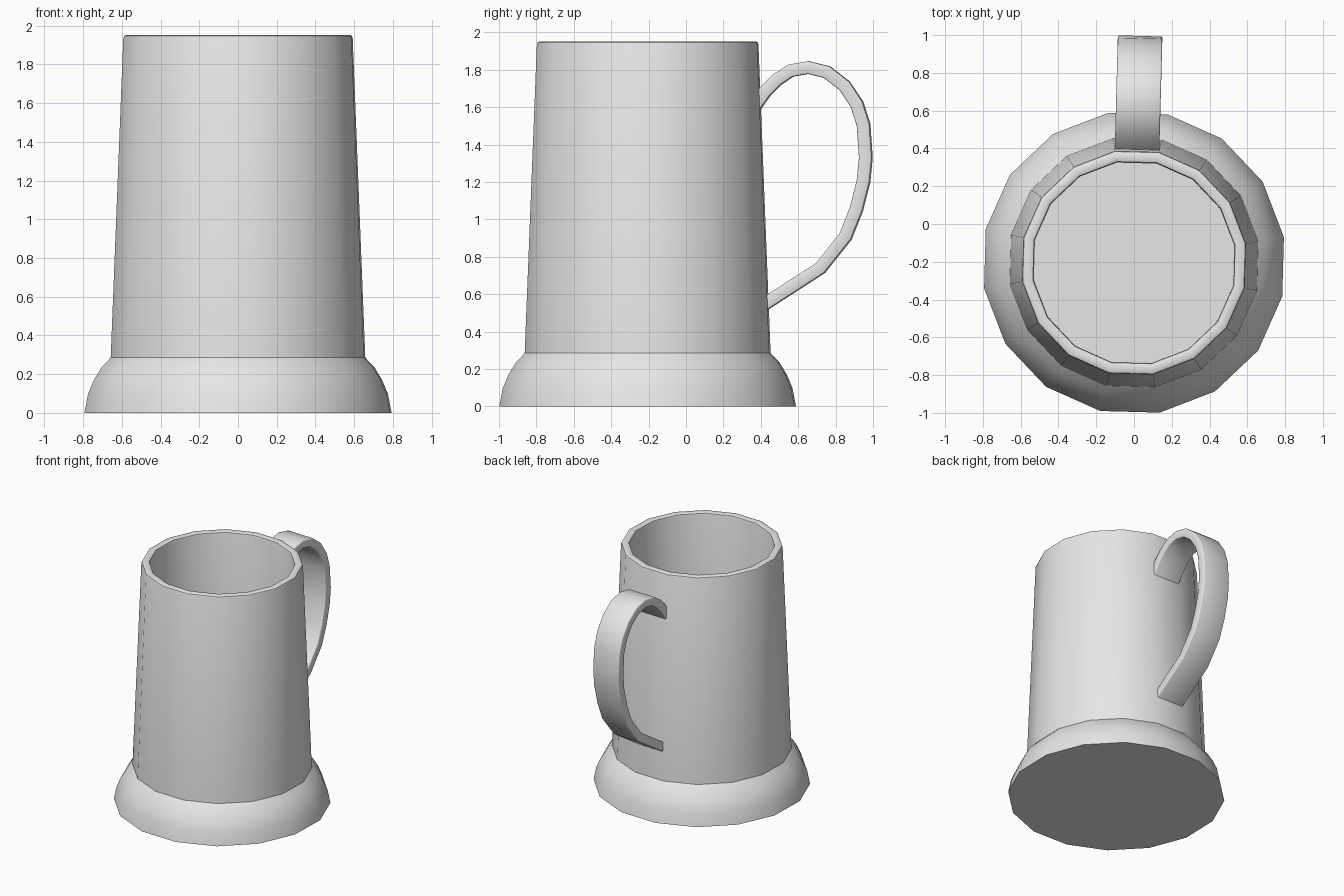
import bpy, bmesh
from math import radians, cos, sin
from mathutils import Vector, Matrix

cube = bpy.data.objects.get("Cube")
if cube:
    bpy.data.objects.remove(cube, do_unlink=True)

SIDES = 16
TURN = radians(9.7)           # rotation of the polygonal rings
AXIS = Vector((0, -0.205, 0))  # centre line of the tankard

grey = bpy.data.materials.new("light grey")
grey.use_nodes = True
grey.diffuse_color = (0.8, 0.8, 0.8, 1)
grey.node_tree.nodes["Principled BSDF"].inputs["Base Color"].default_value = (0.8, 0.8, 0.8, 1)


def finish(bm, name, angle=30):
    bmesh.ops.recalc_face_normals(bm, faces=bm.faces)
    mesh = bpy.data.meshes.new(name)
    bm.to_mesh(mesh)
    bm.free()
    obj = bpy.data.objects.new(name, mesh)
    bpy.context.collection.objects.link(obj)
    mesh.materials.append(grey)
    bpy.ops.object.select_all(action='DESELECT')
    obj.select_set(True)
    bpy.context.view_layer.objects.active = obj
    bpy.ops.object.shade_smooth_by_angle(angle=radians(angle))
    return obj


def lathe(name, profile):
    """Turn a (radius, height) profile and cap both ends."""
    bm = bmesh.new()
    rings = []
    for r, z in profile:
        angles = [TURN + radians(360 * i / SIDES) for i in range(SIDES)]
        rings.append([bm.verts.new(AXIS + Vector((r * cos(a), r * sin(a), z))) for a in angles])
    for low, high in zip(rings, rings[1:]):
        for i in range(SIDES):
            j = (i + 1) % SIDES
            bm.faces.new((low[i], low[j], high[j], high[i]))
    bm.faces.new(rings[0])
    bm.faces.new(rings[-1])
    return finish(bm, name)


# Flared foot
lathe("foot", [(0.805, 0), (0.785, 0.1), (0.755, 0.17), (0.715, 0.235), (0.667, 0.285)])

# Tapered body with a rounded rim and a deep straight hollow
lathe("body", [(0.667, 0.285), (0.601, 1.935), (0.597, 1.946), (0.587, 1.951),
               (0.553, 1.951), (0.543, 1.946), (0.54, 1.935), (0.538, 0.32)])

# Strap handle: a flat band swept along a (y, z) path
path = [Vector(p) for p in (
    (0.365, 1.60), (0.425, 1.685), (0.485, 1.745), (0.56, 1.795), (0.655, 1.812),
    (0.755, 1.787), (0.848, 1.715), (0.915, 1.615), (0.95, 1.505), (0.962, 1.33),
    (0.95, 1.205), (0.912, 1.055), (0.855, 0.91), (0.72, 0.74), (0.41, 0.54))]
HALF_WIDTH, HALF_THICK = 0.118, 0.034
bm = bmesh.new()
bands = []
for i, p in enumerate(path):
    t = (path[min(i + 1, len(path) - 1)] - path[max(i - 1, 0)]).normalized()
    n = Vector((-t.y, t.x)) * HALF_THICK
    corners = [(-1, -1), (1, -1), (1, 1), (-1, 1)]
    bands.append([bm.verts.new((sx * HALF_WIDTH, p.x + n.x * sn, p.y + n.y * sn))
                  for sx, sn in corners])
for a, b in zip(bands, bands[1:]):
    for i in range(4):
        j = (i + 1) % 4
        bm.faces.new((a[i], a[j], b[j], b[i]))
bm.faces.new(bands[0])
bm.faces.new(bands[-1])
# Soften the long corners
bm.edges.index_update()
long_edges = [bm.edges.get((a[i], b[i])) for a, b in zip(bands, bands[1:]) for i in range(4)]
bmesh.ops.bevel(bm, geom=long_edges, offset=0.008, segments=2, profile=0.5, affect='EDGES')
# Line the strap up with the wall facet behind it
bmesh.ops.rotate(bm, verts=bm.verts, cent=AXIS, matrix=Matrix.Rotation(radians(-1.55), 3, 'Z'))
finish(bm, "handle", 50)
